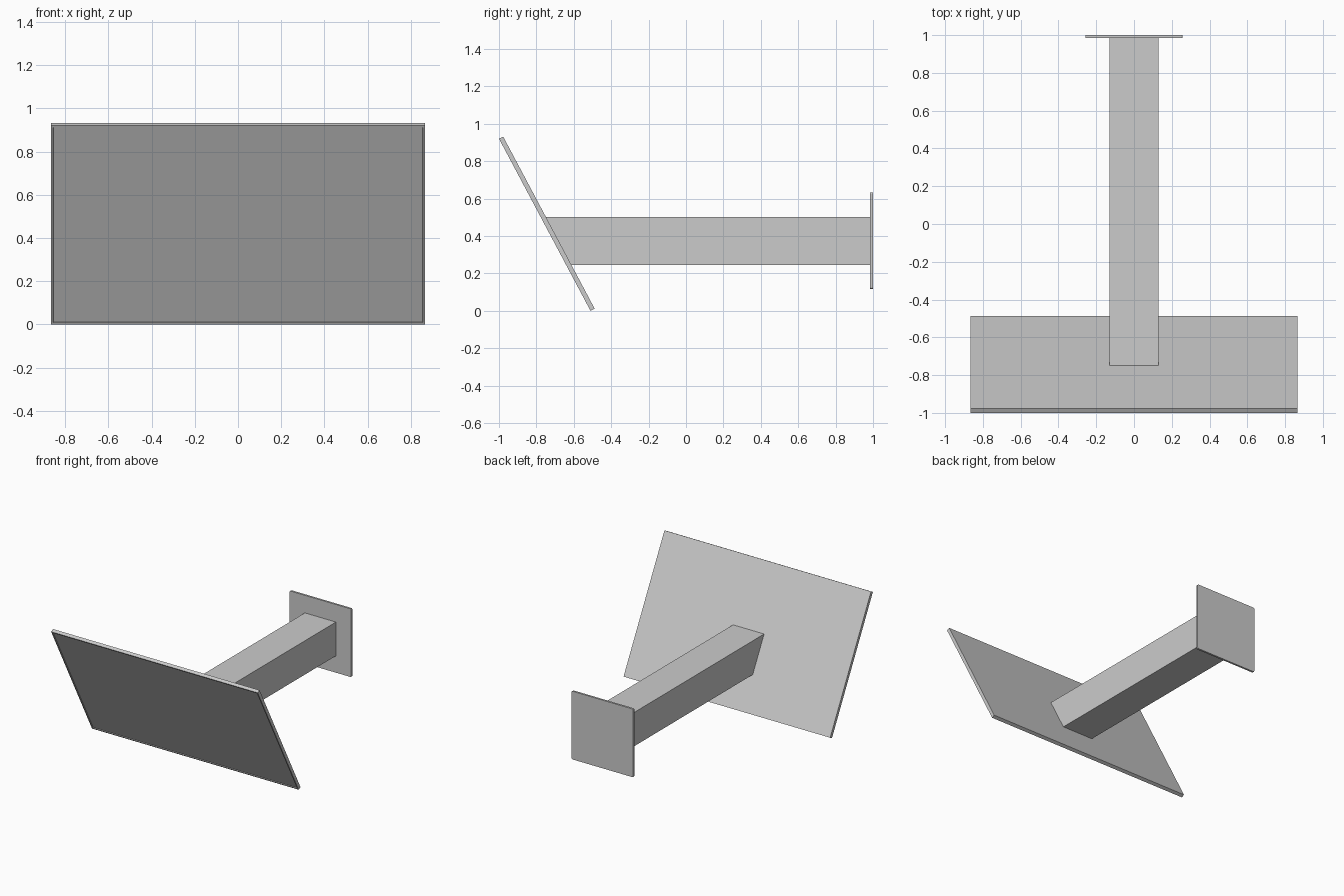
import bpy, bmesh, math
from mathutils import Matrix, Vector

if "Cube" in bpy.data.objects:
    bpy.data.objects.remove(bpy.data.objects["Cube"])

LEAN = math.radians(28)
PANEL_SIZE = (1.73, 0.025, 1.042)
PANEL_CENTRE = Vector((0, -0.744, 0.466))


def make_object(name, bm):
    bmesh.ops.recalc_face_normals(bm, faces=bm.faces)
    mesh = bpy.data.meshes.new(name)
    bm.to_mesh(mesh)
    bm.free()
    obj = bpy.data.objects.new(name, mesh)
    bpy.context.collection.objects.link(obj)
    return obj


def box(size, centre=(0, 0, 0)):
    bm = bmesh.new()
    bmesh.ops.create_cube(bm, size=1)
    bmesh.ops.scale(bm, vec=size, verts=bm.verts)
    bmesh.ops.translate(bm, vec=centre, verts=bm.verts)
    return bm


# Tilted panel with a thin rim around a shallow recessed screen
bm = box(PANEL_SIZE)
front = min(bm.faces, key=lambda f: f.calc_center_median().y)
bmesh.ops.inset_region(bm, faces=[front], thickness=0.0135)
rim = bmesh.ops.inset_region(bm, faces=[front], thickness=0.0005)
bmesh.ops.translate(bm, vec=(0, 0.005, 0), verts=front.verts)
bmesh.ops.transform(bm, verts=bm.verts,
                    matrix=Matrix.Translation(PANEL_CENTRE) @ Matrix.Rotation(LEAN, 4, 'X'))
make_object("screen_panel", bm)

# Square arm, its front end sheared to lie flat on the back of the panel
bm = box((0.26, 1.0, 0.256), (0, 0.485, 0.373))
for v in bm.verts:
    if v.co.y < 0.4:
        back_y = PANEL_CENTRE.y + PANEL_SIZE[1] / 2 / math.cos(LEAN)
        v.co.y = back_y - (v.co.z - PANEL_CENTRE.z) * math.tan(LEAN)
make_object("support_arm", bm)

# Wall plate with slightly eased corners
bm = box((0.516, 0.015, 0.516), (0, 0.9925, 0.376))
corners = [e for e in bm.edges if abs(e.verts[0].co.y - e.verts[1].co.y) > 0.01]
bmesh.ops.bevel(bm, geom=corners, offset=0.008, segments=2, profile=0.5, affect='EDGES')
make_object("wall_plate", bm)
